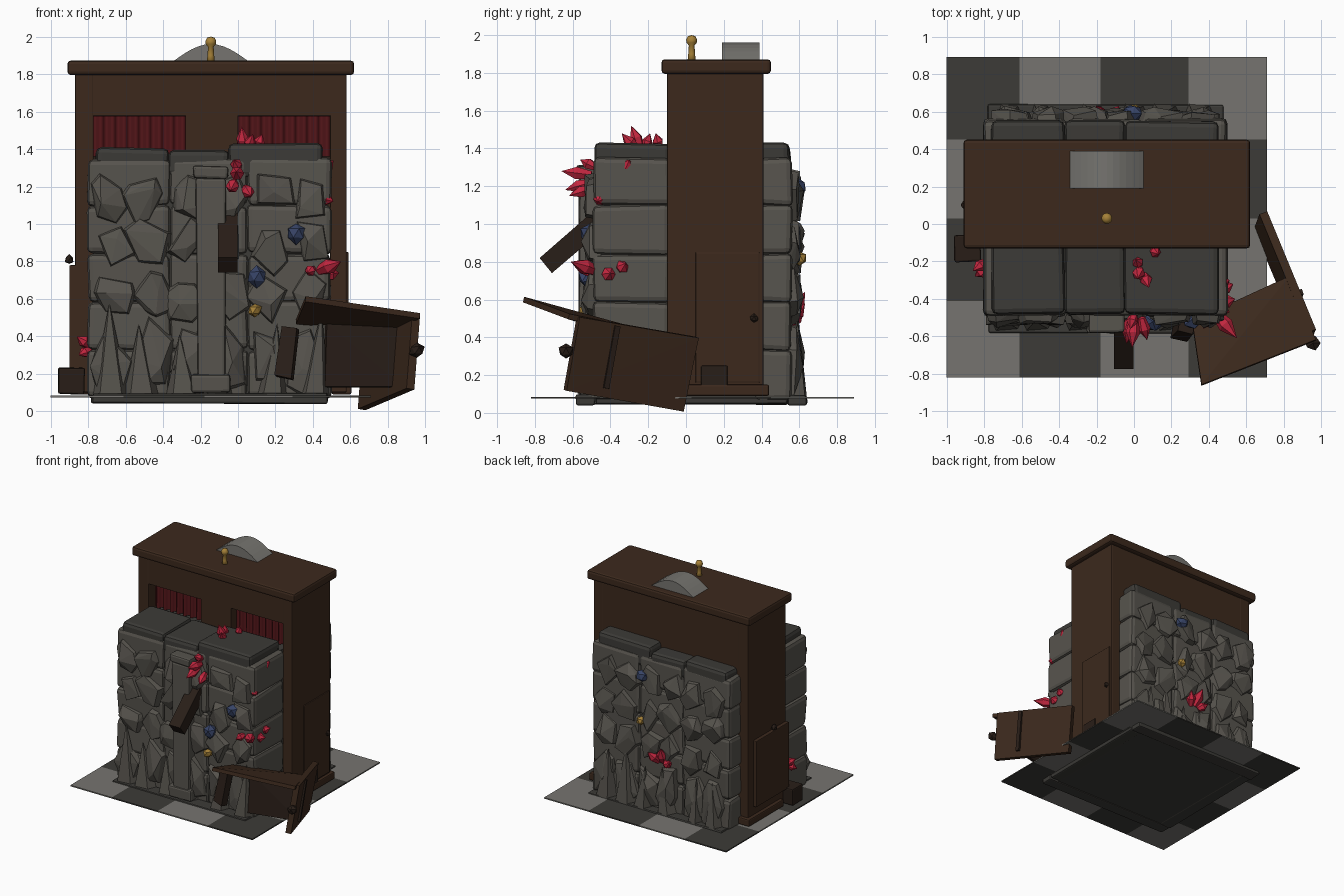
import bpy, bmesh, math, random
from mathutils import Vector, Matrix

if "Cube" in bpy.data.objects:
    bpy.data.objects.remove(bpy.data.objects["Cube"])
random.seed(7)

def mat(name, c):
    m = bpy.data.materials.new(name)
    m.diffuse_color = (*c, 1)
    m.use_nodes = True
    m.node_tree.nodes["Principled BSDF"].inputs["Base Color"].default_value = m.diffuse_color
    return m

WOOD = mat("wood", (0.045, 0.022, 0.012))
DARK = mat("dark_wood", (0.022, 0.013, 0.009))
STONE = mat("stone", (0.095, 0.088, 0.075))
SLATE = mat("dark_stone", (0.045, 0.043, 0.038))
PALE = mat("pale_stone", (0.18, 0.175, 0.16))
RED = mat("crystal_red", (0.55, 0.02, 0.05))
CLOTH = mat("curtain_red", (0.09, 0.008, 0.01))
BLUE = mat("gem_blue", (0.04, 0.06, 0.14))
GOLD = mat("gold", (0.38, 0.22, 0.04))
R = random.uniform

def finish(name, bm, material, smooth=False):
    bmesh.ops.recalc_face_normals(bm, faces=bm.faces)
    me = bpy.data.meshes.new(name)
    bm.to_mesh(me)
    bm.free()
    me.materials.append(material)
    if smooth:
        for p in me.polygons:
            p.use_smooth = True
    ob = bpy.data.objects.new(name, me)
    bpy.context.collection.objects.link(ob)
    return ob

def add_hull(bm, pts):
    vs = [bm.verts.new(p) for p in pts]
    out = bmesh.ops.convex_hull(bm, input=vs)
    dead = {g for g in out["geom_interior"] + out["geom_unused"] if isinstance(g, bmesh.types.BMVert)}
    bmesh.ops.delete(bm, geom=list(dead), context="VERTS")

def box(name, lo, hi, material, bevel=0.0, jitter=0.0):
    bm = bmesh.new()
    bmesh.ops.create_cube(bm, size=1)
    for v in bm.verts:
        v.co = [(a + b) / 2 + c * (b - a) + R(-jitter, jitter) for a, b, c in zip(lo, hi, v.co)]
    if bevel:
        bmesh.ops.bevel(bm, geom=bm.edges[:], offset=bevel, segments=2, affect="EDGES", profile=0.5)
    return finish(name, bm, material)

def plank(name, corners, t, material):
    """Slab from an outline, thickened along its normal."""
    c = [Vector(p) for p in corners]
    n = (c[1] - c[0]).cross(c[2] - c[0]).normalized() * t / 2
    bm = bmesh.new()
    add_hull(bm, [p + n for p in c] + [p - n for p in c])
    return finish(name, bm, material)

# Paved floor sheet, alternating tiles
xs = [-1, -0.61, -0.18, 0.29, 0.71]
ys = [-0.82, -0.41, 0.03, 0.45, 0.89]
for i in range(4):
    for j in range(4):
        box("floor_tile", (xs[i], ys[j], 0.075), (xs[i + 1], ys[j + 1], 0.085),
            SLATE if (i + j) % 2 else PALE)
# Rough foundation showing below the floor
for lo, hi in (((-0.78, -0.58), (0.48, -0.48)), ((-0.78, 0.54), (0.48, 0.64)),
               ((-0.78, -0.48), (-0.68, 0.54)), ((0.38, -0.48), (0.48, 0.54))):
    box("foundation_edge", (*lo, 0.045), (*hi, 0.095), SLATE, 0.01, 0.006)
box("foundation_fill", (-0.69, -0.5, 0.05), (0.39, 0.56, 0.08), SLATE)

# Stone block: core and stacked courses
box("stone_core", (-0.77, -0.46, 0.06), (0.46, 0.53, 1.34), SLATE)
zs = [0.07, 0.33, 0.585, 0.84, 1.1, 1.35]
for k in range(5):
    for y0, y1 in ((-0.49, -0.08), (0.36, 0.56)):
        for x0, x1 in ((-0.8, -0.36), (-0.36, 0.05), (0.05, 0.495)):
            box("stone_course", (x0, y0, zs[k]), (x1, y1, zs[k + 1]), STONE, 0.03, 0.008)
for y0, y1 in ((-0.48, -0.08), (0.38, 0.55)):
    for x0, x1, z1 in ((-0.76, -0.37, 1.405), (-0.37, -0.05, 1.39), (-0.05, 0.45, 1.425)):
        box("stone_cap", (x0, y0, 1.25), (x1, y1, z1), SLATE, 0.03, 0.008)

# Broken rubble facing, front and back
def rubble(name, face, out, x0, x1, n):
    bm = bmesh.new()
    z = 0.06
    for h in (0.42, 0.27, 0.26, 0.27):
        for i in range(n):
            w = (x1 - x0) / n
            cx, cz = x0 + (i + 0.5) * w + R(-0.03, 0.03), z + h / 2 + R(-0.03, 0.03)
            pts = []
            m = random.choice((4, 5, 6))
            tilt, spin = R(-0.5, 0.5), R(0, 6)
            for q in range(m):
                a = spin + q * math.tau / m + R(-0.3, 0.3)
                px, pz = math.cos(a) * w * R(0.45, 0.75), math.sin(a) * h * R(0.42, 0.62)
                px, pz = px + tilt * pz * 0.5, pz
                d = R(0.02, 0.06)
                pts += [(cx + px, face - out * 0.03, cz + pz), (cx + px * 0.8, face + out * d, cz + pz * 0.85)]
            pts.append((cx + R(-0.05, 0.05), face + out * R(0.05, 0.08), cz + R(-0.06, 0.06)))
            for p in range(len(pts)):
                a = pts[p]
                pts[p] = (min(max(a[0], x0), x1), a[1], min(max(a[2], 0.06), 1.33))
            add_hull(bm, pts)
        z += h
    for i in range(n):  # tall shards along the bottom
        cx = x0 + (i + R(0.2, 0.8)) * (x1 - x0) / n
        w = R(0.06, 0.1)
        add_hull(bm, [(cx - w, face, 0.08), (cx + w, face, 0.08), (cx - w * .6, face + out * 0.09, 0.08),
                      (cx + w * .6, face + out * 0.08, 0.08), (cx + R(-.04, .04), face + out * 0.04, R(0.4, 0.6))])
    finish(name, bm, STONE)

rubble("front_rubble", -0.48, -1, -0.79, 0.48, 6)
rubble("back_rubble", 0.55, 1, -0.76, 0.46, 6)

# Front pilaster
box("pilaster", (-0.22, -0.565, 0.15), (-0.07, -0.45, 1.25), STONE, 0.015, 0.008)
box("pilaster_cap", (-0.24, -0.58, 1.24), (-0.05, -0.45, 1.31), STONE, 0.015, 0.006)
box("pilaster_foot", (-0.25, -0.58, 0.1), (-0.04, -0.45, 0.2), STONE, 0.015, 0.006)

# Wooden cabinet running through the stone
for name, x0, x1 in (("left_side", -0.87, -0.77), ("right_side", 0.49, 0.58)):
    box("cabinet_" + name, (x0, -0.1, 0.1), (x1, 0.41, 1.81), WOOD, 0.008)
box("cabinet_back", (-0.86, 0.3, 0.9), (0.57, 0.408, 1.81), WOOD)
box("cabinet_front_beam", (-0.86, -0.098, 1.58), (0.57, 0.06, 1.81), WOOD)
box("cabinet_post", (-0.28, -0.095, 1.35), (0.0, 0.06, 1.6), WOOD)
box("window_backing", (-0.8, 0.06, 1.33), (0.5, 0.1, 1.6), DARK)
box("cabinet_top", (-0.91, -0.13, 1.795), (0.62, 0.45, 1.872), WOOD, 0.018)
box("base_moulding_right", (0.5, -0.03, 0.09), (0.605, 0.44, 0.15), WOOD, 0.01)
box("base_moulding_left", (-0.9, -0.03, 0.09), (-0.78, 0.44, 0.15), WOOD, 0.01)

# Pleated curtains
for x0, x1 in ((-0.78, -0.28), (0.0, 0.49)):
    bm = bmesh.new()
    rows = []
    for i in range(41):
        x = x0 + (x1 - x0) * i / 40
        y = -0.02 + 0.02 * math.sin(i * math.tau / 5)
        rows.append((bm.verts.new((x, y, 1.36)), bm.verts.new((x, y, 1.575))))
    for a, b in zip(rows, rows[1:]):
        bm.faces.new((a[0], b[0], b[1], a[1]))
    finish("curtain", bm, CLOTH, True)

# Arched stone and brass knob on top
bm = bmesh.new()
arc = [(-0.145 + 0.205 * t / 6, 1.865 + 0.095 * math.cos(t / 6 * math.pi / 2)) for t in range(-6, 7)]
add_hull(bm, [(x, y, z) for x, z in arc for y in (0.19, 0.39)])
finish("arched_stone", bm, PALE)
prof = [(0.0, 1.86), (0.022, 1.86), (0.018, 1.9), (0.015, 1.945), (0.027, 1.96),
        (0.029, 1.975), (0.02, 1.994), (0.0, 2.0)]
bm = bmesh.new()
vs = [bm.verts.new((-0.145 + r, 0.03, z)) for r, z in prof]
es = [bm.edges.new(p) for p in zip(vs, vs[1:])]
bmesh.ops.spin(bm, geom=vs + es, cent=(-0.145, 0.03, 0), axis=(0, 0, 1), angle=math.tau, steps=12)
bmesh.ops.remove_doubles(bm, verts=bm.verts, dist=0.0005)
finish("brass_knob", bm, GOLD, True)

# Drawer fallen out at the front right
plank("drawer_front", [(0.95, -0.57, 0.51), (0.69, 0.06, 0.40), (0.66, -0.02, 0.01), (0.92, -0.64, 0.12)], 0.045, WOOD)
plank("drawer_upper_side", [(0.36, -0.86, 0.6), (0.97, -0.62, 0.51), (0.83, -0.28, 0.44), (0.31, -0.52, 0.48)], 0.03, WOOD)
plank("drawer_bottom", [(0.47, -0.5, 0.47), (0.9, -0.36, 0.46), (0.88, -0.42, 0.13), (0.46, -0.52, 0.13)], 0.03, DARK)
plank("broken_slat", [(0.24, -0.54, 0.45), (0.32, -0.56, 0.44), (0.29, -0.6, 0.17), (0.2, -0.58, 0.19)], 0.06, DARK)

# Handle post sticking out of the front
plank("front_lever", [(-0.055, -0.5, 1.06), (-0.055, -0.44, 0.97), (-0.055, -0.71, 0.74), (-0.055, -0.775, 0.82)], 0.105, DARK)

# Side drawers and feet
box("left_drawer", (-0.9, -0.1, 0.22), (-0.85, 0.34, 0.78), WOOD, 0.006)
box("right_panel", (0.56, 0.05, 0.16), (0.59, 0.39, 0.85), WOOD, 0.006)
box("right_panel_step", (0.56, 0.08, 0.1), (0.6, 0.22, 0.25), DARK, 0.006)
box("left_block", (-0.96, -0.2, 0.09), (-0.82, -0.06, 0.23), DARK, 0.01, 0.006)

def nugget(name, loc, r, material):
    bm = bmesh.new()
    bmesh.ops.create_icosphere(bm, subdivisions=1, radius=r)
    for v in bm.verts:
        v.co = v.co * R(0.8, 1.1) + Vector(loc)
    finish(name, bm, material)

nugget("drawer_knob", (0.955, -0.635, 0.325), 0.045, DARK)
nugget("left_knob", (-0.9, 0.1, 0.81), 0.028, DARK)
nugget("right_panel_knob", (0.59, 0.36, 0.5), 0.025, DARK)
for loc, r in (((0.31, -0.51, 0.95), 0.06), ((0.1, -0.52, 0.72), 0.06), ((-0.01, 0.59, 1.2), 0.055)):
    nugget("blue_gem", loc, r, BLUE)
for loc, r in (((0.09, -0.53, 0.54), 0.04), ((0.0, 0.6, 0.82), 0.04)):
    nugget("gold_nugget", loc, r, GOLD)

# Crystals: six-sided double-tapered spikes from base to tip
def crystal(a, b, r):
    a, b = Vector(a), Vector(b)
    rot = (b - a).to_track_quat("Z", "Y")
    bm = bmesh.new()
    ring = [Vector((math.cos(k * math.tau / 6), math.sin(k * math.tau / 6), 0)) * r for k in range(6)]
    add_hull(bm, [a + rot @ (p * 0.6) for p in ring] + [a.lerp(b, 0.5) + rot @ p for p in ring] + [b])
    finish("crystal", bm, RED)

SPIKES = [
    ((0, -.5, 1.26), (-.01, -.66, 1.28), .038), ((-.02, -.5, 1.22), (-.04, -.64, 1.18), .036),
    ((.04, -.5, 1.19), (.07, -.62, 1.15), .034), ((0, -.48, 1.3), (-.02, -.56, 1.34), .032),
    ((.03, -.24, 1.39), (.02, -.29, 1.52), .035), ((.05, -.26, 1.39), (.08, -.34, 1.48), .033),
    ((.1, -.14, 1.4), (.13, -.16, 1.48), .03), ((.03, -.22, 1.39), (.01, -.19, 1.48), .03),
    ((.45, -.32, 1.29), (.51, -.3, 1.34), .035), ((.45, -.45, 1.14), (.51, -.47, 1.12), .032),
    ((.43, -.47, .75), (.55, -.61, .8), .042), ((.46, -.42, .73), (.54, -.4, .74), .038),
    ((.46, -.35, .76), (.53, -.32, .79), .036), ((.4, -.49, .76), (.37, -.56, .74), .03),
    ((-.79, -.2, .35), (-.86, -.25, .4), .032), ((-.79, -.24, .33), (-.85, -.28, .3), .03),
    ((-.17, .55, .5), (-.2, .63, .64), .042), ((-.13, .55, .49), (-.08, .63, .58), .04),
    ((-.2, .56, .48), (-.27, .61, .53), .036)]
for s in SPIKES:
    crystal(*s)
